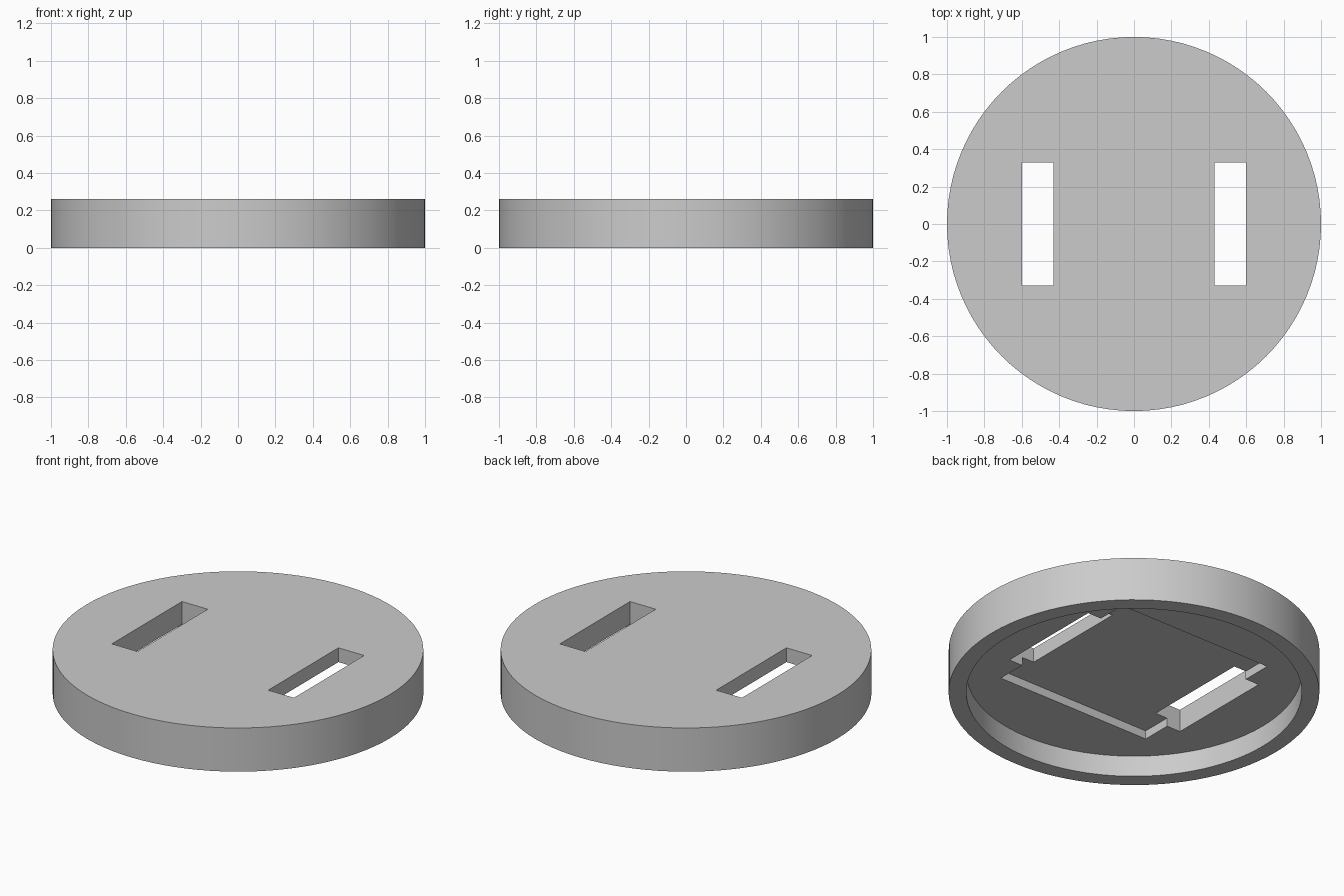
import bpy

cube = bpy.data.objects.get("Cube")
if cube:
    bpy.data.objects.remove(cube, do_unlink=True)

HEIGHT = 0.26
RECESS_TOP = 0.125
POCKET_TOP = 0.175

grey = bpy.data.materials.new("plain grey")
grey.use_nodes = True
colour = (0.6, 0.6, 0.6, 1)
grey.diffuse_color = colour
grey.node_tree.nodes["Principled BSDF"].inputs["Base Color"].default_value = colour


def cylinder(name, radius, z0, z1):
    bpy.ops.mesh.primitive_cylinder_add(
        vertices=96, radius=radius, depth=z1 - z0, location=(0, 0, (z0 + z1) / 2))
    obj = bpy.context.object
    obj.name = name
    obj.data.materials.append(grey)
    return obj


def box(name, x, size_x, size_y, z0, z1):
    bpy.ops.mesh.primitive_cube_add(size=1, location=(x, 0, (z0 + z1) / 2))
    obj = bpy.context.object
    obj.name = name
    obj.scale = (size_x, size_y, z1 - z0)
    obj.data.materials.append(grey)
    return obj


# Round cap body
cap = cylinder("round_cap", 1, 0, HEIGHT)

# Underside recess, square pocket and the two through slots
cutters = [
    cylinder("recess_cutter", 0.905, -0.1, RECESS_TOP),
    box("pocket_cutter", 0, 1.02, 1.02, -0.15, POCKET_TOP),
]
for side, sign in (("left", 1), ("right", -1)):
    cutters.append(box(side + "_slot_cutter", sign * 0.515, 0.17, 0.66, -0.2, 0.4))

bpy.ops.object.select_all(action="DESELECT")
cap.select_set(True)
bpy.context.view_layer.objects.active = cap
for cutter in cutters:
    cutter.hide_render = True
    cut = cap.modifiers.new(cutter.name, "BOOLEAN")
    cut.operation = "DIFFERENCE"
    cut.solver = "EXACT"
    cut.object = cutter
    bpy.ops.object.modifier_apply(modifier=cut.name)
for cutter in cutters:
    bpy.data.objects.remove(cutter, do_unlink=True)

# Smooth round walls with crisp edges
bpy.ops.object.shade_smooth_by_angle()
